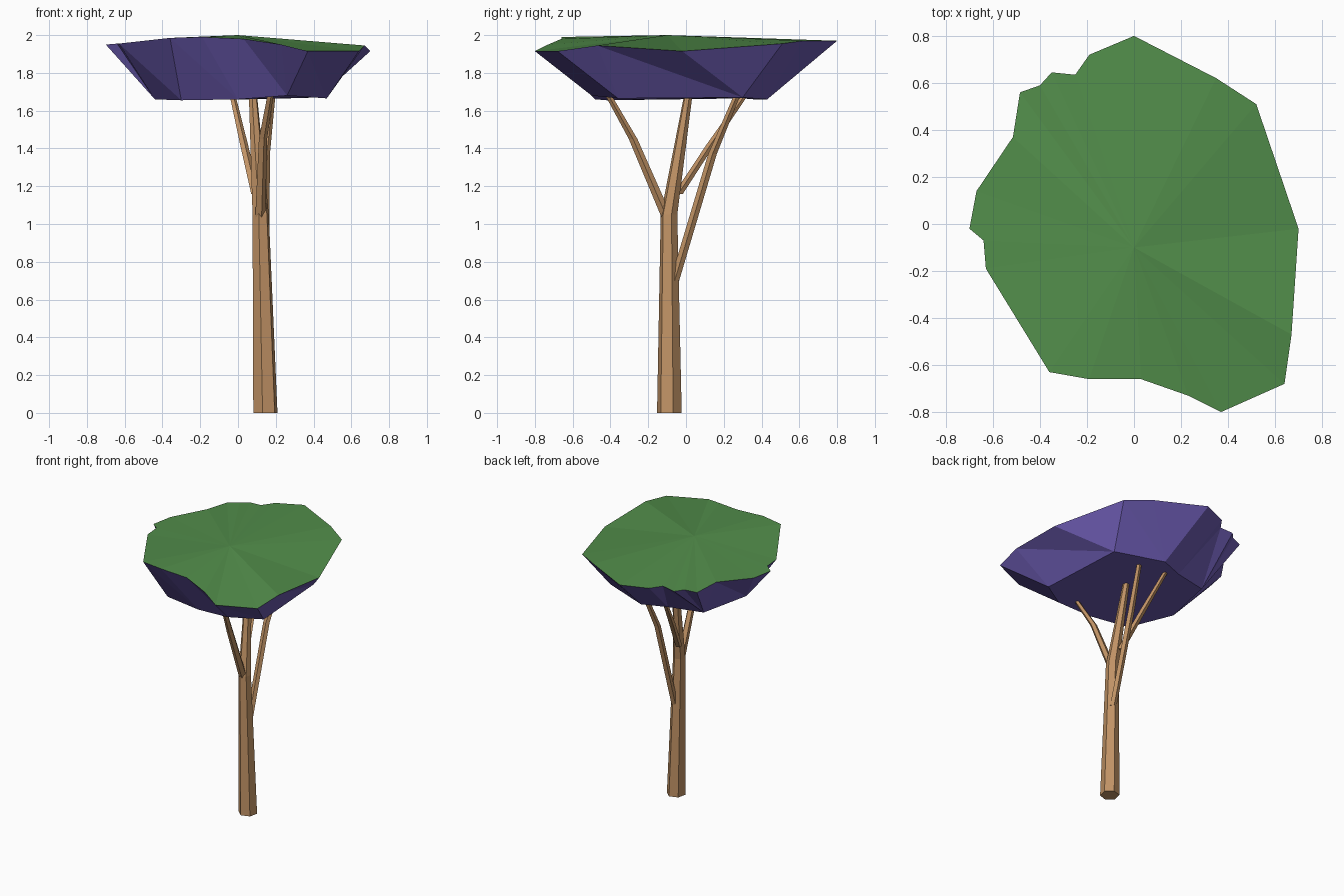
import bpy
import bmesh
import math
from mathutils import Vector

cube = bpy.data.objects.get("Cube")
if cube:
    bpy.data.objects.remove(cube, do_unlink=True)


def material(name, rgb):
    mat = bpy.data.materials.new(name)
    mat.use_nodes = True
    mat.diffuse_color = (*rgb, 1)
    mat.node_tree.nodes["Principled BSDF"].inputs["Base Color"].default_value = (*rgb, 1)
    return mat


bark = material("brown_bark", (0.53, 0.29, 0.13))
leaf_green = material("leaf_green", (0.085, 0.27, 0.07))
violet = material("violet_underside", (0.15, 0.105, 0.44))


def finish(name, bm, materials):
    bmesh.ops.recalc_face_normals(bm, faces=bm.faces)
    mesh = bpy.data.meshes.new(name)
    bm.to_mesh(mesh)
    bm.free()
    for mat in materials:
        mesh.materials.append(mat)
    obj = bpy.data.objects.new(name, mesh)
    bpy.context.collection.objects.link(obj)
    return obj


def limb(name, path, sides, turn=0.0):
    """Tapered faceted limb through (x, y, z, radius) stations."""
    bm = bmesh.new()
    rings = []
    for x, y, z, r in path:
        ring = []
        for i in range(sides):
            a = turn + math.tau * i / sides
            ring.append(bm.verts.new((x + r * math.cos(a), y + r * math.sin(a), z)))
        rings.append(ring)
    for low, high in zip(rings, rings[1:]):
        for i in range(sides):
            j = (i + 1) % sides
            bm.faces.new((low[i], low[j], high[j], high[i]))
    bm.faces.new(rings[0][::-1])
    bm.faces.new(rings[-1])
    return finish(name, bm, [bark])


# Trunk and its three branches
limb("trunk", [(0.145, -0.088, 0, 0.067), (0.12, -0.09, 1.05, 0.045),
               (0.08, 0.01, 1.67, 0.023)], 6, 0.3)
limb("front_branch", [(0.115, -0.095, 1.02, 0.03), (0.13, -0.28, 1.45, 0.024),
                      (0.17, -0.41, 1.68, 0.018)], 5)
limb("back_left_branch", [(0.14, -0.06, 0.7, 0.025), (0.145, 0.14, 1.37, 0.024),
                          (0.18, 0.27, 1.68, 0.018)], 5)
limb("back_right_branch", [(0.09, -0.04, 1.16, 0.025), (0.03, 0.13, 1.42, 0.023),
                           (-0.03, 0.31, 1.68, 0.017)], 5)

# Canopy: lower corners, then rim points with the lower corner each joins
base = [(0.08, 0.43, 1.66), (0.43, 0.30, 1.67), (0.47, -0.36, 1.665),
        (0.26, -0.50, 1.68), (0.0, -0.48, 1.66), (-0.30, -0.42, 1.655),
        (-0.44, -0.10, 1.66), (-0.36, 0.30, 1.665), (-0.10, 0.36, 1.66)]
rim = [(0, 0.80, 1.97, 0), (0.35, 0.62, 1.97, 0), (0.52, 0.51, 1.955, 1),
       (0.70, -0.02, 1.915, 1), (0.67, -0.47, 1.945, 2), (0.64, -0.68, 1.915, 2),
       (0.37, -0.80, 1.915, 3), (0.23, -0.73, 1.95, 3), (0.03, -0.66, 1.98, 4),
       (-0.19, -0.66, 1.99, 4), (-0.36, -0.63, 1.985, 5), (-0.63, -0.19, 1.955, 6),
       (-0.64, -0.07, 1.955, 6), (-0.70, -0.02, 1.95, 6), (-0.67, 0.14, 1.95, 6),
       (-0.515, 0.37, 1.965, 7), (-0.485, 0.56, 1.95, 7), (-0.40, 0.59, 1.96, 7),
       (-0.35, 0.645, 1.955, 7), (-0.25, 0.635, 1.965, 8), (-0.19, 0.72, 1.965, 8)]

bm = bmesh.new()
low = [bm.verts.new(p) for p in base]
high = [bm.verts.new(p[:3]) for p in rim]
crown = bm.verts.new((0, -0.1, 2.0))
for i, point in enumerate(rim):
    j = (i + 1) % len(rim)
    a, b = point[3], rim[j][3]
    # Sloping violet side
    bm.faces.new((high[i], high[j], low[a]))
    if a != b:
        bm.faces.new((high[j], low[b], low[a]))
    # Green top
    bm.faces.new((high[i], high[j], crown)).material_index = 1
bm.faces.new(low)
finish("canopy", bm, [violet, leaf_green])
